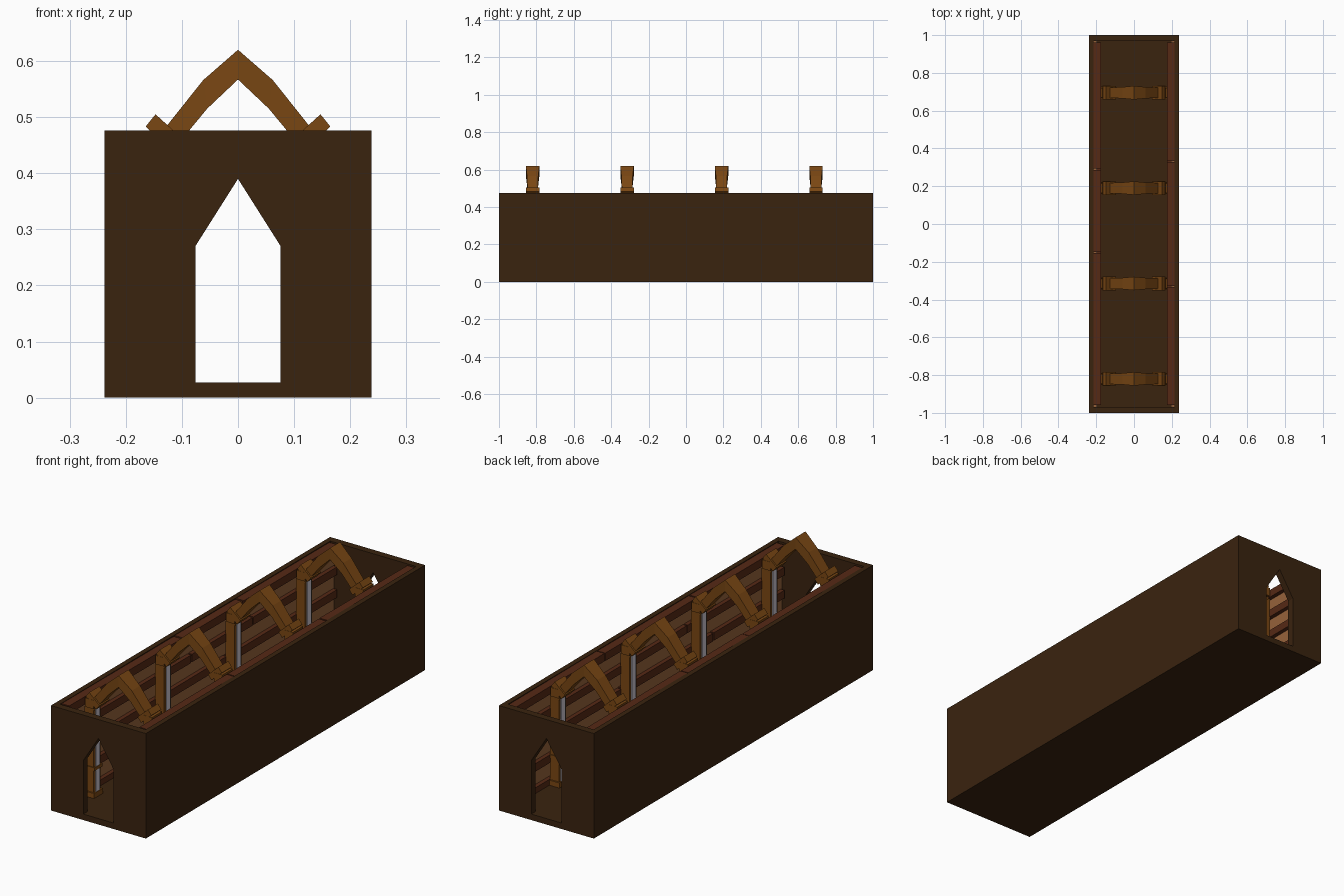
import bpy, bmesh, math, random
from mathutils import Matrix, Vector

if "Cube" in bpy.data.objects:
    bpy.data.objects.remove(bpy.data.objects["Cube"])
random.seed(4)


def mat(name, rgb):
    m = bpy.data.materials.new(name)
    lin = [(c / 255 / 12.92 if c < 10 else ((c / 255 + 0.055) / 1.055) ** 2.4) for c in rgb]
    m.diffuse_color = (*lin, 1)
    m.use_nodes = True
    m.node_tree.nodes["Principled BSDF"].inputs["Base Color"].default_value = m.diffuse_color
    return m


DARK = mat("dark timber", (58, 35, 15))
OAK = mat("oak beam", (122, 71, 19))
RED = mat("red brown rail", (86, 41, 21))
PLANK = mat("light plank", (150, 98, 58))
PALE = mat("pale grey", (205, 200, 210))


def finish(bm, name, m):
    bmesh.ops.recalc_face_normals(bm, faces=bm.faces)
    me = bpy.data.meshes.new(name)
    bm.to_mesh(me)
    bm.free()
    ob = bpy.data.objects.new(name, me)
    me.materials.append(m)
    bpy.context.collection.objects.link(ob)
    return ob


def box(name, lo, hi, m, tilt=0.0):
    """Box from corner to corner, optionally tilted about the x axis."""
    lo, hi = Vector(lo), Vector(hi)
    bm = bmesh.new()
    bmesh.ops.create_cube(bm, size=1)
    size = [abs(c) for c in hi - lo]
    bmesh.ops.transform(bm, verts=bm.verts, matrix=Matrix.Translation((lo + hi) / 2)
                        @ Matrix.Rotation(tilt, 4, 'X') @ Matrix.Diagonal((*size, 1)))
    return finish(bm, name, m)


def prism(name, pts, y0, y1, m):
    """Extrude an xz outline along y."""
    bm = bmesh.new()
    f = bm.faces.new([bm.verts.new((x, y0, z)) for x, z in pts])
    r = bmesh.ops.extrude_face_region(bm, geom=[f])
    vs = [v for v in r['geom'] if isinstance(v, bmesh.types.BMVert)]
    bmesh.ops.translate(bm, verts=vs, vec=(0, y1 - y0, 0))
    return finish(bm, name, m)


W, H, FLOOR = 0.238, 0.476, 0.027

# Outer shell: floor, side walls, end walls with pointed doorways
box("floor", (-W, -1, 0), (W, 1, FLOOR), DARK)
for s in (-1, 1):
    box("side_wall", (s * 0.215, -0.968, FLOOR), (s * W, 0.968, H), DARK)
    prism("end_wall", [(-W, FLOOR), (-0.076, FLOOR), (-0.076, 0.27), (0, 0.39), (0.076, 0.27),
                       (0.076, FLOOR), (W, FLOOR), (W, H), (-W, H)], s * 0.968, s, DARK)

# Plank lining with horizontal rails in staggered lengths
joints = {-1: [-0.96, -0.15, 0.29, 0.965], 1: [-0.96, -0.33, 0.33, 0.965]}
for s in (-1, 1):
    box("plank_lining", (s * 0.195, -0.968, FLOOR), (s * 0.215, 0.968, 0.455), PLANK)
    for i, z in enumerate((0.035, 0.145, 0.25, 0.355, 0.455)):
        shift = 0.12 * math.sin(i * 2.3) if i < 4 else 0
        ys = joints[s]
        ys = [ys[0], ys[1] + shift, ys[2] + shift, ys[3]]
        for a, b in zip(ys, ys[1:]):
            box("wall_rail", (s * 0.176, a + 0.003, z - 0.018), (s * 0.216, b - 0.003, z + 0.018),
                RED, random.uniform(-0.005, 0.005))

# Arched frames: outer point, inner point, half width, from left foot to right foot
half = [((0.0, 0.62), (0.0, 0.567), 0.036), ((0.062, 0.566), (0.055, 0.515), 0.030),
        ((0.175, 0.424), (0.135, 0.418), 0.026)]


def arch(y):
    bm = bmesh.new()
    rings = [((-o[0], o[1]), (-i[0], i[1]), w) for o, i, w in half[:0:-1]] + half
    prev = None
    for (ox, oz), (ix, iz), w in rings:
        ring = [bm.verts.new(p) for p in ((ox, y - w, oz), (ox, y + w, oz),
                                          (ix, y + w, iz), (ix, y - w, iz))]
        if prev:
            for k in range(4):
                bm.faces.new((prev[k], prev[k - 1], ring[k - 1], ring[k]))
        else:
            bm.faces.new(ring)
        prev = ring
    bm.faces.new(prev)
    finish(bm, "roof_arch", OAK)


for y in (-0.82, -0.315, 0.19, 0.695):
    arch(y)
    for s in (-1, 1):
        # Collar set square to the arch foot
        corner, along, across = Vector((0.147, 0.505)), Vector((0.63, -0.78)), Vector((-0.74, -0.67))
        c = [corner, corner + along * 0.028, corner + along * 0.028 + across * 0.07,
             corner + across * 0.07]
        prism("arch_collar", [(s * p.x, p.y) for p in c], y - 0.036, y + 0.036, OAK)
        # Post with capital, middle band and base
        box("post", (s * 0.132, y - 0.025, FLOOR), (s * 0.178, y + 0.025, 0.43), OAK)
        box("post_capital", (s * 0.125, y - 0.037, 0.435), (s * 0.168, y + 0.037, 0.475), OAK)
        box("post_base", (s * 0.126, y - 0.032, FLOOR), (s * 0.18, y + 0.032, 0.05), OAK)
        box("post_band", (s * 0.126, y - 0.029, 0.15), (s * 0.178, y + 0.029, 0.165), OAK)
        # Pale strip on the inner face of the post
        box("pale_strip", (s * 0.128, y - 0.014, 0.05), (s * 0.133, y + 0.014, 0.434), PALE)
